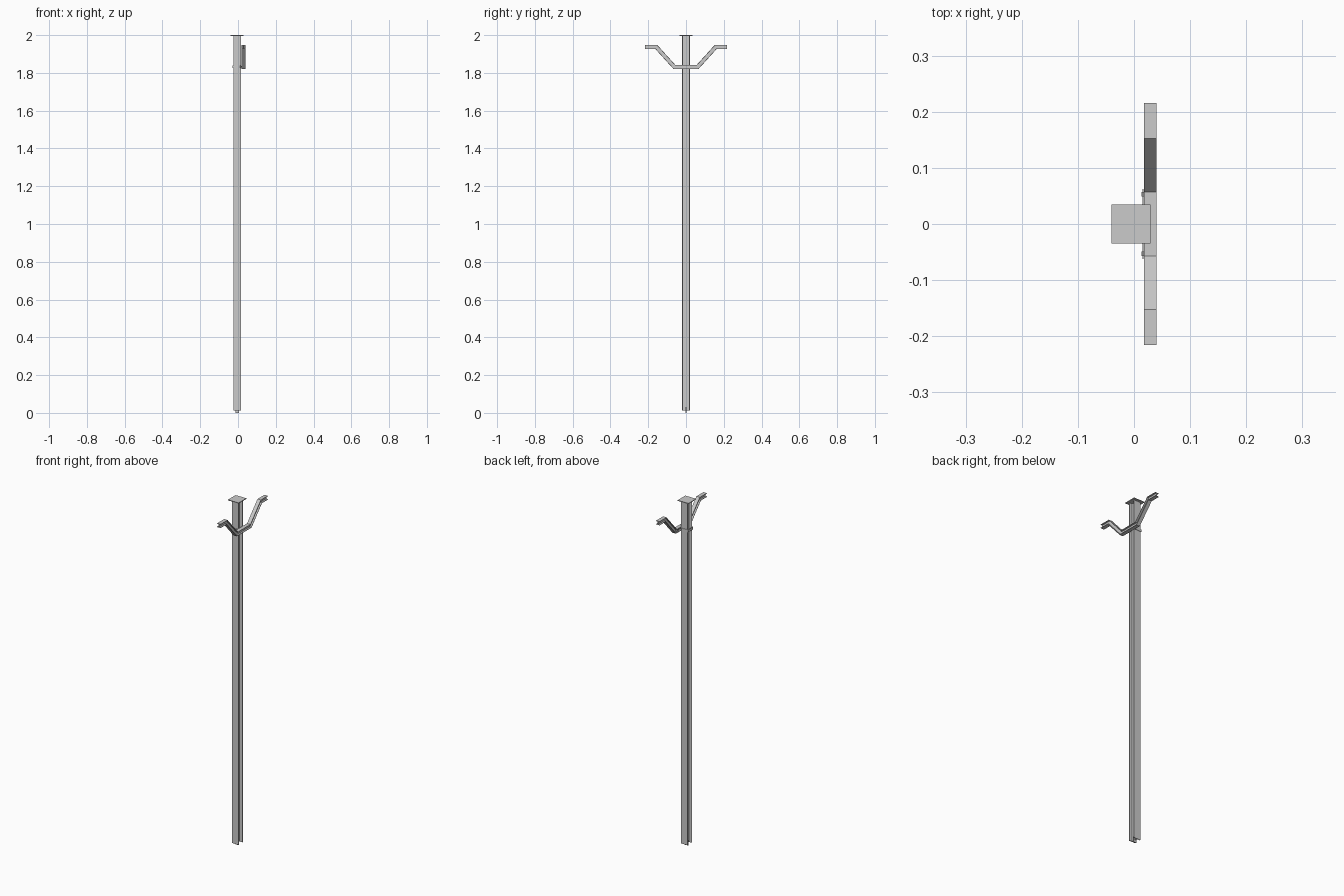
import bpy, bmesh
from mathutils import Vector

if "Cube" in bpy.data.objects:
    bpy.data.objects.remove(bpy.data.objects["Cube"])


def make_object(name, bm):
    bmesh.ops.recalc_face_normals(bm, faces=bm.faces)
    me = bpy.data.meshes.new(name)
    bm.to_mesh(me)
    bm.free()
    ob = bpy.data.objects.new(name, me)
    bpy.context.collection.objects.link(ob)
    return ob


def box(name, lo, hi):
    bm = bmesh.new()
    bmesh.ops.create_cube(bm, size=1)
    for v in bm.verts:
        v.co = Vector([(l + h) / 2 + c * (h - l) for l, h, c in zip(lo, hi, v.co)])
    return make_object(name, bm)


def i_section(a, b, flange, web):
    """I-beam outline: a = half flange length, b = half depth across flanges."""
    w, f = web / 2, b - flange
    quarter = [(a, b), (a, f), (w, f)]
    right = quarter + [(u, -v) for u, v in reversed(quarter)]
    return right + [(-u, -v) for u, v in right]


def loft(name, rings):
    bm = bmesh.new()
    rows = [[bm.verts.new(p) for p in ring] for ring in rings]
    n = len(rows[0])
    for r, s in zip(rows, rows[1:]):
        for i in range(n):
            j = (i + 1) % n
            bm.faces.new((r[i], r[j], s[j], s[i]))
    bm.faces.new(rows[0])
    bm.faces.new(rows[-1])
    return make_object(name, bm)


def miters(path):
    """Mitred 2D offset direction at each path point."""
    pts = [Vector(p) for p in path]
    out = []
    for i in range(len(pts)):
        ns = []
        if i > 0:
            ns.append((pts[i] - pts[i - 1]).normalized())
        if i < len(pts) - 1:
            ns.append((pts[i + 1] - pts[i]).normalized())
        ns = [Vector((-d.y, d.x)) for d in ns]
        m = sum(ns, Vector((0, 0))).normalized()
        out.append(m / m.dot(ns[0]))
    return list(zip(pts, out))


# Post: I-beam, flanges facing front and back
PX = -0.004
sec = i_section(0.021, 0.021, 0.004, 0.004)
loft("post", [[(PX + u, v, z) for u, v in sec] for z in (0.012, 1.997)])

# Small foot tab below the web
box("foot_tab", (PX - 0.01, -0.002, 0), (PX + 0.01, 0.002, 0.03))

# Cap plate
box("cap_plate", (-0.04, -0.035, 1.996), (0.029, 0.035, 2.0))

# Bent double arm, swept small I-beam
half = [(0.062, 1.832), (0.157, 1.937), (0.216, 1.937)]
path = [(-y, z) for y, z in reversed(half)] + half
arm_sec = i_section(0.011, 0.011, 0.003, 0.003)
loft("arm", [[(0.029 + u, p.x + m.x * v, p.y + m.y * v) for u, v in arm_sec]
             for p, m in miters(path)])

# Clamp strap wrapped round the post, with ears against the arm
side = [(-0.028, 0.022), (0.012, 0.024), (0.016, 0.036), (0.016, 0.062)]
strap = [(x, -y) for x, y in reversed(side)] + side
T, Z0, Z1 = 0.0012, 1.825, 1.839
loft("clamp_strap", [[(p.x + m.x * s, p.y + m.y * s, z)
                      for s, z in ((-T, Z0), (T, Z0), (T, Z1), (-T, Z1))]
                     for p, m in miters(strap)])

# Clamp bolts through the ears
for s in (-1, 1):
    box("clamp_bolt", (0.013, s * 0.053 - 0.004, 1.828), (0.03, s * 0.053 + 0.004, 1.836))
